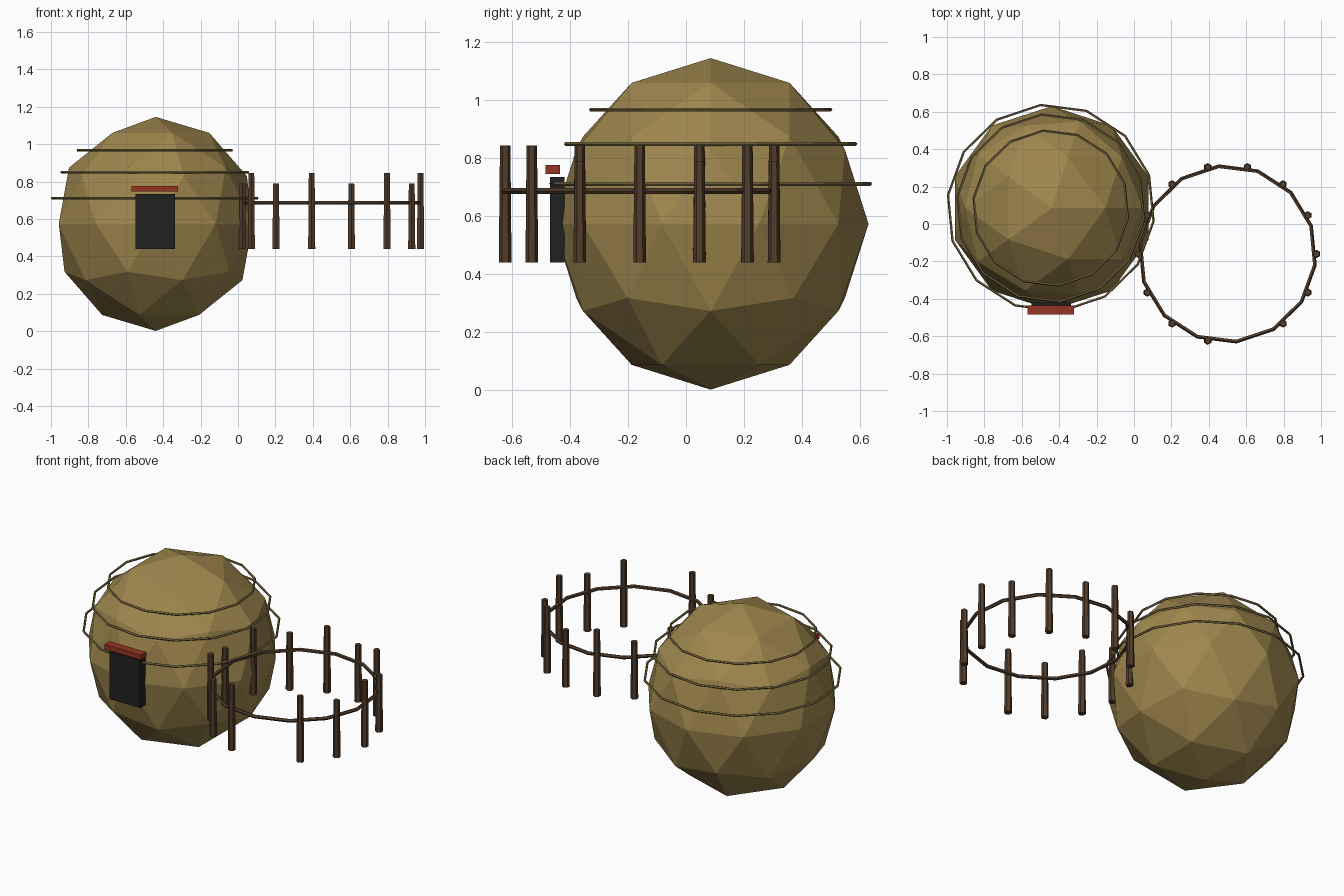
import bpy
from math import cos, sin, pi, radians

if "Cube" in bpy.data.objects:
    bpy.data.objects.remove(bpy.data.objects["Cube"], do_unlink=True)


def material(name, rgb):
    mat = bpy.data.materials.new(name)
    mat.use_nodes = True
    color = (*rgb, 1)
    mat.diffuse_color = color
    mat.node_tree.nodes["Principled BSDF"].inputs["Base Color"].default_value = color
    return mat


straw = material("straw", (0.34, 0.24, 0.075))
rope = material("rope", (0.22, 0.16, 0.06))
wood = material("dark wood", (0.085, 0.046, 0.023))
dark = material("doorway dark", (0.015, 0.015, 0.016))
red = material("red paint", (0.3, 0.035, 0.015))

SIDES = 14
HUT = (-0.445, 0.085)
PEN = (0.5, -0.16)


def finish(name, mat):
    obj = bpy.context.object
    obj.name = name
    obj.data.materials.append(mat)
    return obj


def ring(name, center, z, radius, thickness, mat):
    bpy.ops.mesh.primitive_torus_add(
        major_segments=SIDES, minor_segments=5, major_radius=radius,
        minor_radius=thickness, location=(*center, z), rotation=(0, 0, radians(-7.2)))
    finish(name, mat)


def box(name, low, high, mat):
    middle = [(a + b) / 2 for a, b in zip(low, high)]
    bpy.ops.mesh.primitive_cube_add(size=1, location=middle)
    bpy.context.object.scale = [b - a for a, b in zip(low, high)]
    finish(name, mat)


# Faceted straw hut
bpy.ops.mesh.primitive_ico_sphere_add(subdivisions=2, radius=1, location=(-0.44, 0.085, 0.574))
bpy.context.object.scale = (0.545, 0.545, 0.572)
finish("hut_body", straw)

# Rope hoops around the upper half
for name, z, radius in (("lower", 0.712, 0.553), ("middle", 0.85, 0.502), ("upper", 0.968, 0.415)):
    ring(name + "_rope_hoop", HUT, z, radius, 0.007, rope)

# Doorway and lintel
box("door", (-0.547, -0.47, 0.44), (-0.337, -0.42, 0.735), dark)
box("door_lintel", (-0.57, -0.485, 0.746), (-0.32, -0.435, 0.777), red)

# Round pen: alternating tall and short posts, with one left out as a gate gap
ring("pen_rail", PEN, 0.687, 0.47, 0.011, wood)
GATE = 11
for i in range(SIDES):
    if i == GATE:
        continue
    angle = 2 * pi * i / SIDES
    height = 0.35 if i % 2 else 0.405
    bpy.ops.mesh.primitive_cone_add(
        vertices=6, radius1=0.022, radius2=0.018, depth=height,
        location=(PEN[0] + 0.476 * cos(angle), PEN[1] + 0.476 * sin(angle), 0.44 + height / 2))
    finish(f"pen_post_{i + 1}", wood)
